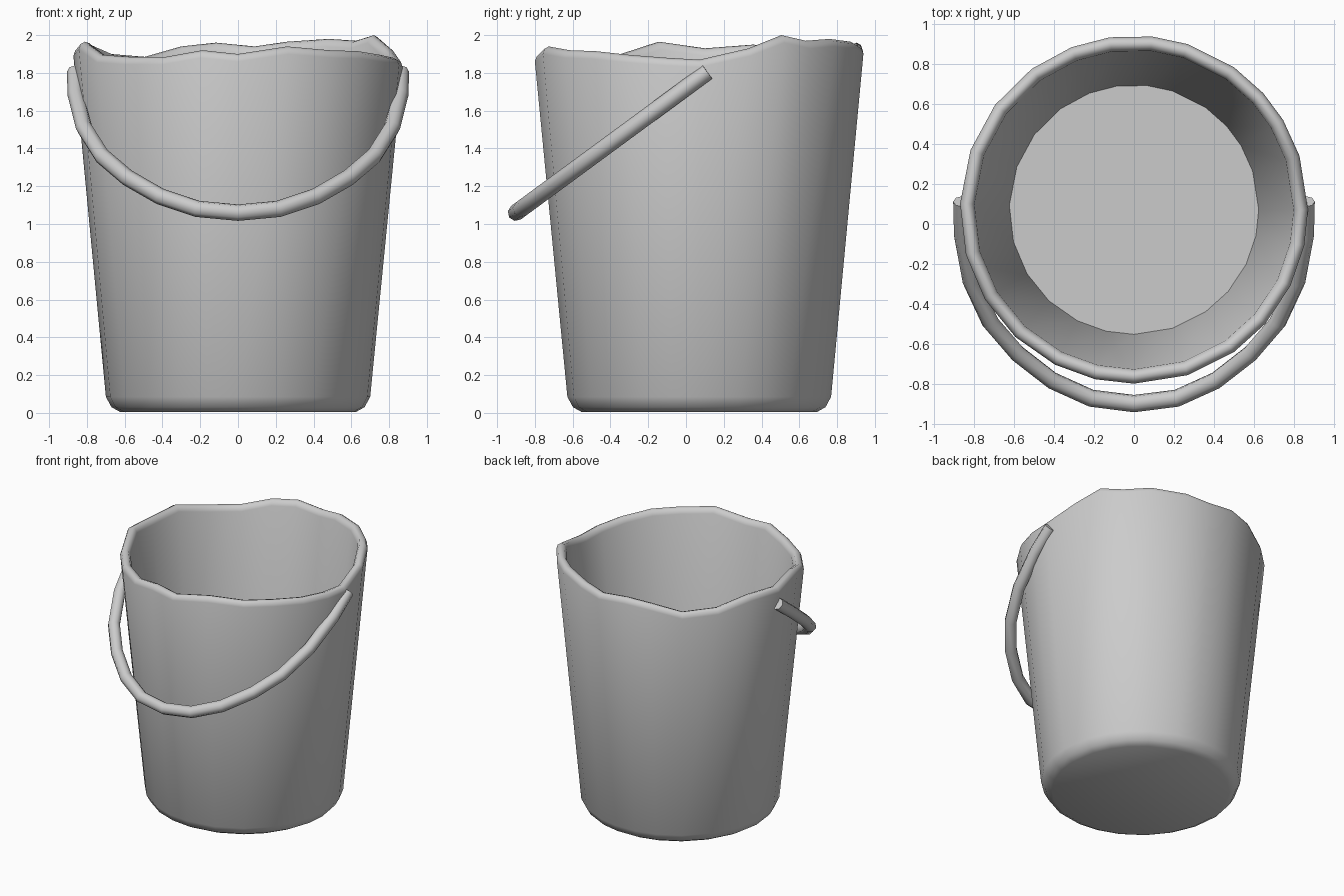
import bpy, bmesh
from math import cos, sin, radians

if "Cube" in bpy.data.objects:
    bpy.data.objects.remove(bpy.data.objects["Cube"])

CY = 0.072  # bucket axis in y

# Uneven rim: (angle in degrees, rim height)
RIM = [(0, 1.87), (18, 1.93), (31, 2.0), (42, 1.97), (55, 1.98), (72, 1.965), (84, 1.94),
       (98, 1.96), (111, 1.94), (126, 1.885), (143, 1.90), (160, 1.95), (178, 1.93),
       (195, 1.965), (211, 1.895), (227, 1.885), (243, 1.885), (257, 1.92), (270, 1.90),
       (288, 1.94), (305, 1.92), (319, 1.915), (334, 1.895), (348, 1.88)]


def smooth(obj, angle):
    bpy.ops.object.select_all(action='DESELECT')
    bpy.context.view_layer.objects.active = obj
    obj.select_set(True)
    bpy.ops.object.shade_smooth_by_angle(angle=radians(angle))


# Bucket shell: outer wall, rounded lip, inner wall and floor
bm = bmesh.new()
columns = []
for a, h in RIM:
    profile = [(0.625, 0.005), (0.67, 0.03), (0.70, 0.085), (0.872, h - 0.04), (0.862, h - 0.012),
               (0.84, h), (0.815, h - 0.008), (0.80, h - 0.04), (0.625, 0.09)]
    c, s = cos(radians(a)), sin(radians(a))
    columns.append([bm.verts.new((r * c, CY + r * s, z)) for r, z in profile])
for i, col in enumerate(columns):
    nxt = columns[(i + 1) % len(columns)]
    for j in range(len(col) - 1):
        bm.faces.new((col[j], nxt[j], nxt[j + 1], col[j + 1]))
bm.faces.new([col[0] for col in reversed(columns)])
bm.faces.new([col[-1] for col in columns])
bmesh.ops.recalc_face_normals(bm, faces=bm.faces)
mesh = bpy.data.meshes.new("bucket")
bm.to_mesh(mesh)
bm.free()
bucket = bpy.data.objects.new("bucket", mesh)
bpy.context.collection.objects.link(bucket)
smooth(bucket, 65)

# Handle: tube swept along a mirrored half path in a tilted plane
half = [(0.862, 1.805), (0.858, 1.68), (0.815, 1.51), (0.72, 1.36), (0.585, 1.245),
        (0.41, 1.145), (0.215, 1.08)]
path = half + [(0, 1.06)] + [(-x, z) for x, z in reversed(half)]
curve = bpy.data.curves.new("handle", 'CURVE')
curve.dimensions = '3D'
curve.bevel_depth = 0.044
curve.bevel_resolution = 2
curve.use_fill_caps = True
spline = curve.splines.new('POLY')
spline.points.add(len(path) - 1)
for p, (x, z) in zip(spline.points, path):
    p.co = (x, -0.9 + (z - 1.06) * 1.36, z, 1)
handle = bpy.data.objects.new("handle", curve)
bpy.context.collection.objects.link(handle)
bpy.ops.object.select_all(action='DESELECT')
bpy.context.view_layer.objects.active = handle
handle.select_set(True)
bpy.ops.object.convert(target='MESH')
smooth(bpy.context.view_layer.objects.active, 60)
